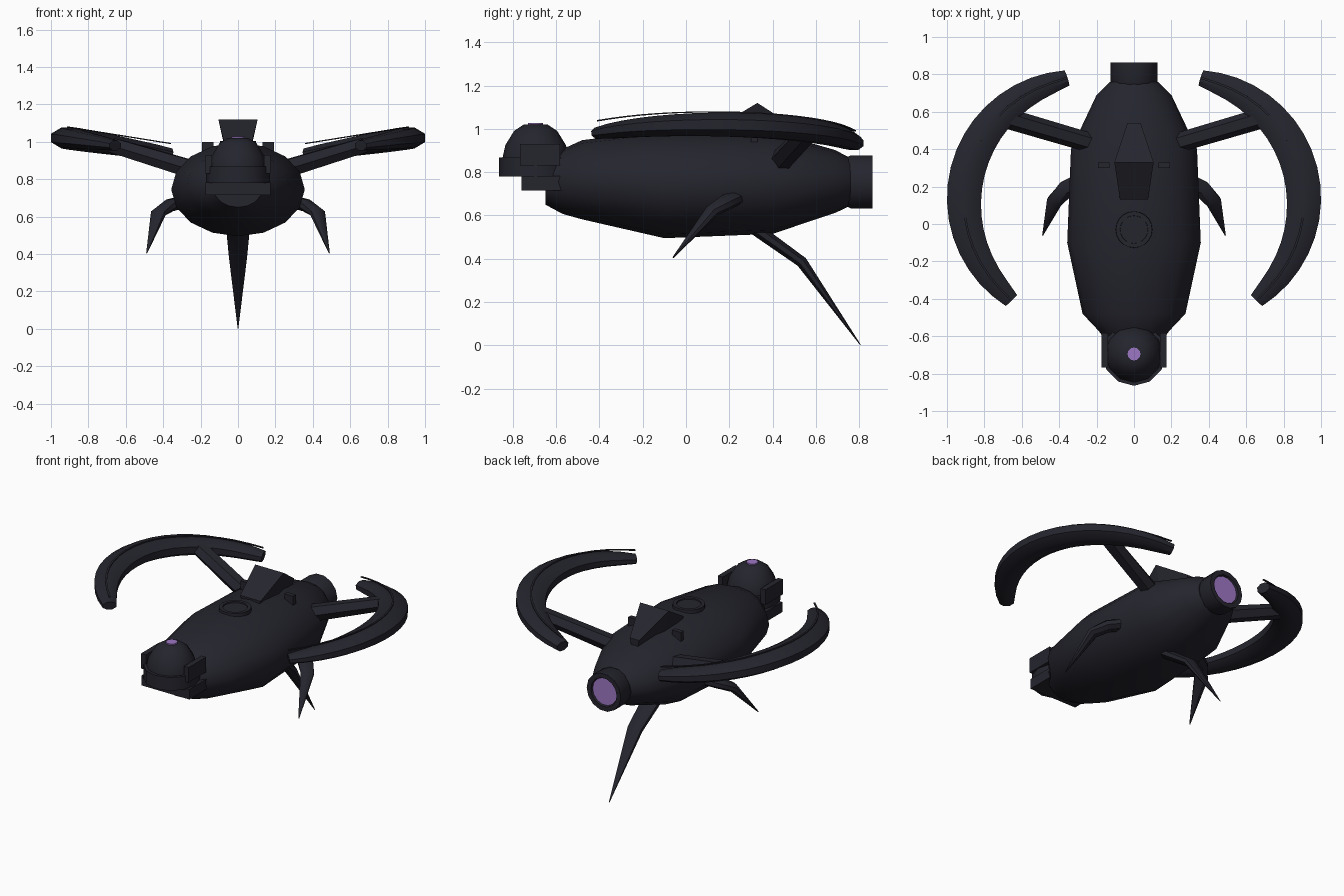
import bpy, bmesh, math
from mathutils import Vector

if "Cube" in bpy.data.objects:
    bpy.data.objects.remove(bpy.data.objects["Cube"])


def material(name, color):
    m = bpy.data.materials.new(name)
    m.diffuse_color = (*color, 1)
    m.use_nodes = True
    m.node_tree.nodes["Principled BSDF"].inputs["Base Color"].default_value = m.diffuse_color
    return m


DARK = material("dark_blue_grey", (0.018, 0.018, 0.027))
PURPLE = material("purple_glow", (0.34, 0.185, 0.56))


def finish(name, bm, mat, smooth=True):
    bmesh.ops.recalc_face_normals(bm, faces=bm.faces)
    me = bpy.data.meshes.new(name)
    bm.to_mesh(me)
    bm.free()
    ob = bpy.data.objects.new(name, me)
    bpy.context.collection.objects.link(ob)
    me.materials.append(mat)
    if smooth:
        bpy.ops.object.select_all(action='DESELECT')
        ob.select_set(True)
        bpy.context.view_layer.objects.active = ob
        bpy.ops.object.shade_smooth_by_angle(angle=math.radians(35))
    return ob


def loft(name, rings, mat=DARK, smooth=True):
    """Skin a list of equal-length point rings and cap both ends."""
    bm = bmesh.new()
    vs = [[bm.verts.new(p) for p in r] for r in rings]
    n = len(vs[0])
    for a, b in zip(vs, vs[1:]):
        for i in range(n):
            j = (i + 1) % n
            bm.faces.new((a[i], a[j], b[j], b[i]))
    bm.faces.new(vs[0])
    bm.faces.new(vs[-1])
    return finish(name, bm, mat, smooth)


def circle(n, offset=0.0):
    return [(math.cos(2 * math.pi * (i + offset) / n),
             math.sin(2 * math.pi * (i + offset) / n)) for i in range(n)]


def sweep(name, path, sizes, n=8, offset=0.5, up=(0, 0, 1)):
    """Tube along a path; sizes are (half width, half height) per point."""
    pts = [Vector(p) for p in path]
    rings = []
    for i, p in enumerate(pts):
        t = (pts[min(i + 1, len(pts) - 1)] - pts[max(i - 1, 0)]).normalized()
        side = t.cross(Vector(up)).normalized()
        top = side.cross(t)
        w, h = sizes[i]
        rings.append([p + side * (w * c) + top * (h * s) for c, s in circle(n, offset)])
    return loft(name, rings)


def lathe_z(name, profile, y, n, mat=DARK):
    return loft(name, [[(r * c, y + r * s, z) for c, s in circle(n)]
                       for r, z in profile], mat)


def lathe_y(name, profile, z, n, mat=DARK):
    return loft(name, [[(r * c, y, z + r * s) for c, s in circle(n)]
                       for r, y in profile], mat)


def box(name, lo, hi):
    rings = [[(lo[0], lo[1], z), (hi[0], lo[1], z), (hi[0], hi[1], z), (lo[0], hi[1], z)]
             for z in (lo[2], hi[2])]
    return loft(name, rings, DARK, False)


# Hull: elliptical sections (y, half width, centre z, half height)
sections = [(-0.65, 0.13, 0.75, 0.10), (-0.57, 0.19, 0.757, 0.15),
            (-0.48, 0.275, 0.765, 0.183), (-0.10, 0.357, 0.745, 0.25),
            (0.40, 0.337, 0.75, 0.235), (0.69, 0.20, 0.757, 0.145),
            (0.76, 0.13, 0.755, 0.11)]
loft("hull", [[(w * c, y, cz + h * s) for c, s in circle(16)]
              for y, w, cz, h in sections])

# Rear nozzle with recessed glowing disc
lathe_y("rear_nozzle", [(0.115, 0.74), (0.125, 0.76), (0.125, 0.863),
                        (0.095, 0.863), (0.09, 0.845)], 0.755, 14)
lathe_y("nozzle_glow", [(0.089, 0.844), (0.089, 0.852)], 0.755, 14, PURPLE)

# Head: drum, dome, lens, lower block and side plates
HY = -0.695
lathe_z("head_drum", [(0.17, 0.78), (0.17, 0.868)], HY, 12)
lathe_z("head_dome", [(0.155, 0.80), (0.152, 0.87), (0.14, 0.925),
                      (0.10, 0.99), (0.055, 1.02)], HY, 12)
lathe_z("head_lens", [(0.035, 1.015), (0.035, 1.028)], HY, 12, PURPLE)
box("head_lower_block", (-0.175, -0.76, 0.715), (0.175, -0.575, 0.782))

# Top hatch: raised rim and inner disc
lathe_z("hatch_rim", [(0.10, 0.95), (0.097, 1.005), (0.075, 1.005), (0.073, 0.99)], -0.03, 20)
lathe_z("hatch_disc", [(0.074, 0.95), (0.074, 0.997)], -0.03, 20)

# Top fin: faceted wedge with a raised crosswise ridge
outline = [(-0.075, 0.13, 1.0), (-0.105, 0.33, 1.12), (-0.035, 0.54, 0.985),
           (0.035, 0.54, 0.985), (0.105, 0.33, 1.12), (0.075, 0.13, 1.0)]
bm = bmesh.new()
top = [bm.verts.new(p) for p in outline]
low = [bm.verts.new((x * 0.6, y, 0.93)) for x, y, z in outline]
for v in (top, low):
    bm.faces.new((v[0], v[1], v[4], v[5]))
    bm.faces.new((v[1], v[2], v[3], v[4]))
for i in range(6):
    j = (i + 1) % 6
    bm.faces.new((top[i], top[j], low[j], low[i]))
finish("top_fin", bm, DARK, False)

# Tail spike
sweep("tail_spike", [(0, 0.29, 0.56), (0, 0.535, 0.385), (0, 0.806, 0.002)],
      [(0.07, 0.033), (0.052, 0.028), (0.002, 0.002)], 8)

# Paired parts on both sides
for s, side in ((-1, "left"), (1, "right")):
    xs = sorted((s * 0.14, s * 0.175))
    box(side + "_head_plate", (xs[0], -0.767, 0.83), (xs[1], -0.583, 0.93))
    xs = sorted((s * 0.13, s * 0.193))
    box(side + "_top_block", (xs[0], 0.30, 0.91), (xs[1], 0.33, 1.0))

    # Crescent wing: constant outer radius, tapered toward both tips
    path, sizes, rail = [], [], []
    steps = 18
    for i in range(steps + 1):
        t = i / steps
        a = math.radians(94 + 144 * t)
        bulge = math.sin(math.pi * t) ** 0.7 if 0 < t < 1 else 0
        hw = 0.043 + 0.052 * bulge
        hh = 0.034 - 0.006 * t + 0.03 * bulge
        r = 0.687 - hw
        x = -0.315 + r * math.cos(a)
        z = 1.02 - 0.16 * (0.905 + x)
        y = 0.138 + r * math.sin(a)
        path.append((-s * x, y, z))
        sizes.append((hw * 1.06, hh))
        rail.append((-s * x, y, z + 0.058))
    sweep(side + "_crescent_wing", path, sizes, 8)
    sweep(side + "_wing_rail", rail, [(0.008, 0.004)] * len(rail), 4)

    # Strut from hull to wing
    sweep(side + "_wing_strut", [(s * 0.22, 0.43, 0.845), (s * 0.68, 0.565, 0.985)],
          [(0.052, 0.055), (0.055, 0.045)], 6, 0)

    # Bent side claw
    sweep(side + "_claw", [(s * 0.27, 0.235, 0.685), (s * 0.365, 0.185, 0.66),
                           (s * 0.425, 0.12, 0.62), (s * 0.488, -0.06, 0.405)],
          [(0.05, 0.035), (0.05, 0.035), (0.044, 0.03), (0.003, 0.003)], 8)
